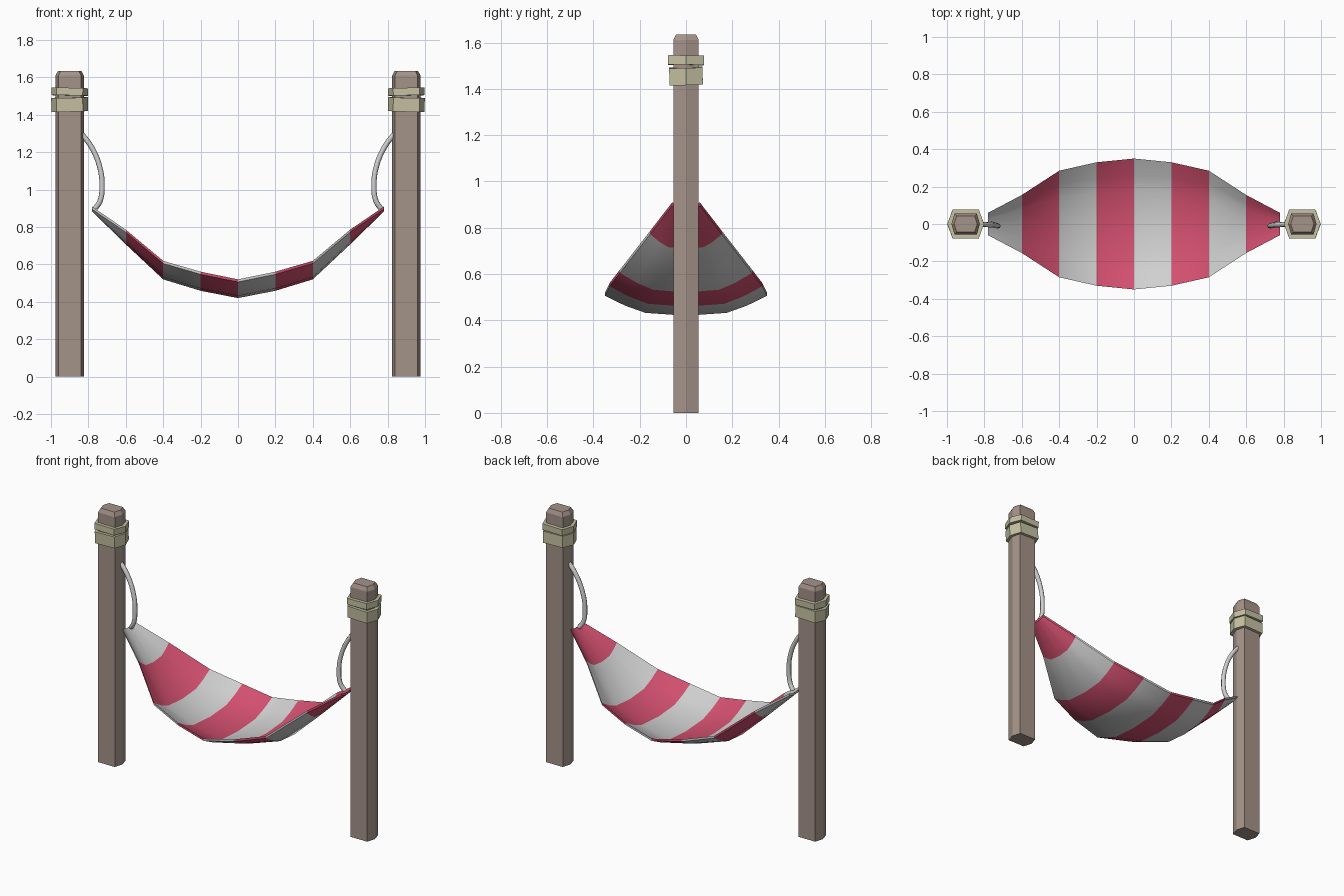
import bpy, bmesh, math

cube = bpy.data.objects.get("Cube")
if cube:
    bpy.data.objects.remove(cube, do_unlink=True)


def material(name, rgb):
    linear = [((c / 255 + 0.055) / 1.055) ** 2.4 for c in rgb] + [1]
    m = bpy.data.materials.new(name)
    m.use_nodes = True
    m.diffuse_color = linear
    m.node_tree.nodes["Principled BSDF"].inputs["Base Color"].default_value = linear
    return m


wood = material("weathered wood", (164, 147, 137))
binding = material("pale binding", (197, 193, 162))
grey = material("light grey cloth", (208, 208, 208))
red = material("crimson cloth", (212, 80, 112))


def loft(name, sections, mats, smooth=False, rule=None):
    """Skin a row of closed loops and cap both ends."""
    bm = bmesh.new()
    loops = [[bm.verts.new(p) for p in s] for s in sections]
    n = len(loops[0])
    for k, (a, b) in enumerate(zip(loops, loops[1:])):
        for i in range(n):
            j = (i + 1) % n
            f = bm.faces.new((a[i], a[j], b[j], b[i]))
            f.material_index = rule(k) if rule else 0
    first = bm.faces.new(loops[0][::-1])
    last = bm.faces.new(loops[-1])
    if rule:
        first.material_index = rule(0)
        last.material_index = rule(len(loops) - 2)
    bmesh.ops.recalc_face_normals(bm, faces=bm.faces[:])
    mesh = bpy.data.meshes.new(name)
    bm.to_mesh(mesh)
    bm.free()
    ob = bpy.data.objects.new(name, mesh)
    bpy.context.collection.objects.link(ob)
    for m in mats:
        mesh.materials.append(m)
    if smooth:
        bpy.ops.object.select_all(action='DESELECT')
        ob.select_set(True)
        bpy.context.view_layer.objects.active = ob
        bpy.ops.object.shade_smooth_by_angle(angle=math.radians(30))
    return ob


def hexagon(tip, flat, depth, z):
    """Six-sided outline with points along x and flats along y."""
    return [(tip, 0, z), (flat, depth, z), (-flat, depth, z),
            (-tip, 0, z), (-flat, -depth, z), (flat, -depth, z)]


for side, label in ((-1, "right"), (1, "left")):
    x = side * 0.9

    # Post with a chamfered top
    post = loft(label + "_post", [hexagon(0.076, 0.06, 0.055, 0),
                                  hexagon(0.076, 0.06, 0.055, 1.61),
                                  hexagon(0.062, 0.048, 0.043, 1.635)], [wood])
    post.location.x = x

    # Two slightly crooked bindings
    for part, z, half, depth, tilt in (("lower", 1.455, 0.037, 0.072, 1.5),
                                       ("upper", 1.523, 0.02, 0.077, -1)):
        band = loft(f"{label}_{part}_binding",
                    [hexagon(0.098, 0.07, depth, -half),
                     hexagon(0.098, 0.07, depth, half)], [binding])
        band.location = (x, 0, z)
        band.rotation_euler = (math.radians(tilt), math.radians(tilt * side), 0)

    # Sagging rope from post to cloth
    curve = bpy.data.curves.new(label + "_rope", 'CURVE')
    curve.dimensions = '3D'
    curve.bevel_depth = 0.014
    curve.bevel_resolution = 2
    curve.resolution_u = 6
    curve.use_fill_caps = True
    path = [(0.85, 0, 1.315), (0.785, -0.003, 1.23), (0.739, -0.007, 1.12),
            (0.727, -0.01, 1.02), (0.737, -0.008, 0.94), (0.762, 0, 0.9)]
    spline = curve.splines.new('BEZIER')
    spline.bezier_points.add(len(path) - 1)
    for point, (px, py, pz) in zip(spline.bezier_points, path):
        point.co = (side * px, py, pz)
        point.handle_left_type = point.handle_right_type = 'AUTO'
    curve.materials.append(grey)
    rope = bpy.data.objects.new(label + "_rope", curve)
    bpy.context.collection.objects.link(rope)

# Hammock cloth: distance along x, half width, edge height, sag
half_profile = [(0.78, 0.06, 0.895, 0.012), (0.6, 0.155, 0.772, 0.065),
                (0.4, 0.285, 0.605, 0.085), (0.2, 0.33, 0.547, 0.088),
                (0, 0.35, 0.506, 0.086)]
stations = [(-a, *rest) for a, *rest in half_profile] + half_profile[-2::-1]
across = [(-1, 0), (-0.75, 0.5), (-0.5, 0.86), (0, 1),
          (0.5, 0.86), (0.75, 0.5), (1, 0)]
thickness = 0.014


def cloth_section(x, width, z, sag):
    outer = [(x, u * width, z - d * sag) for u, d in across]
    inner = [(x, y, h + thickness) for _, y, h in reversed(outer)]
    return outer + inner


loft("hammock_cloth", [cloth_section(*s) for s in stations], [grey, red],
     smooth=True, rule=lambda k: k % 2)
